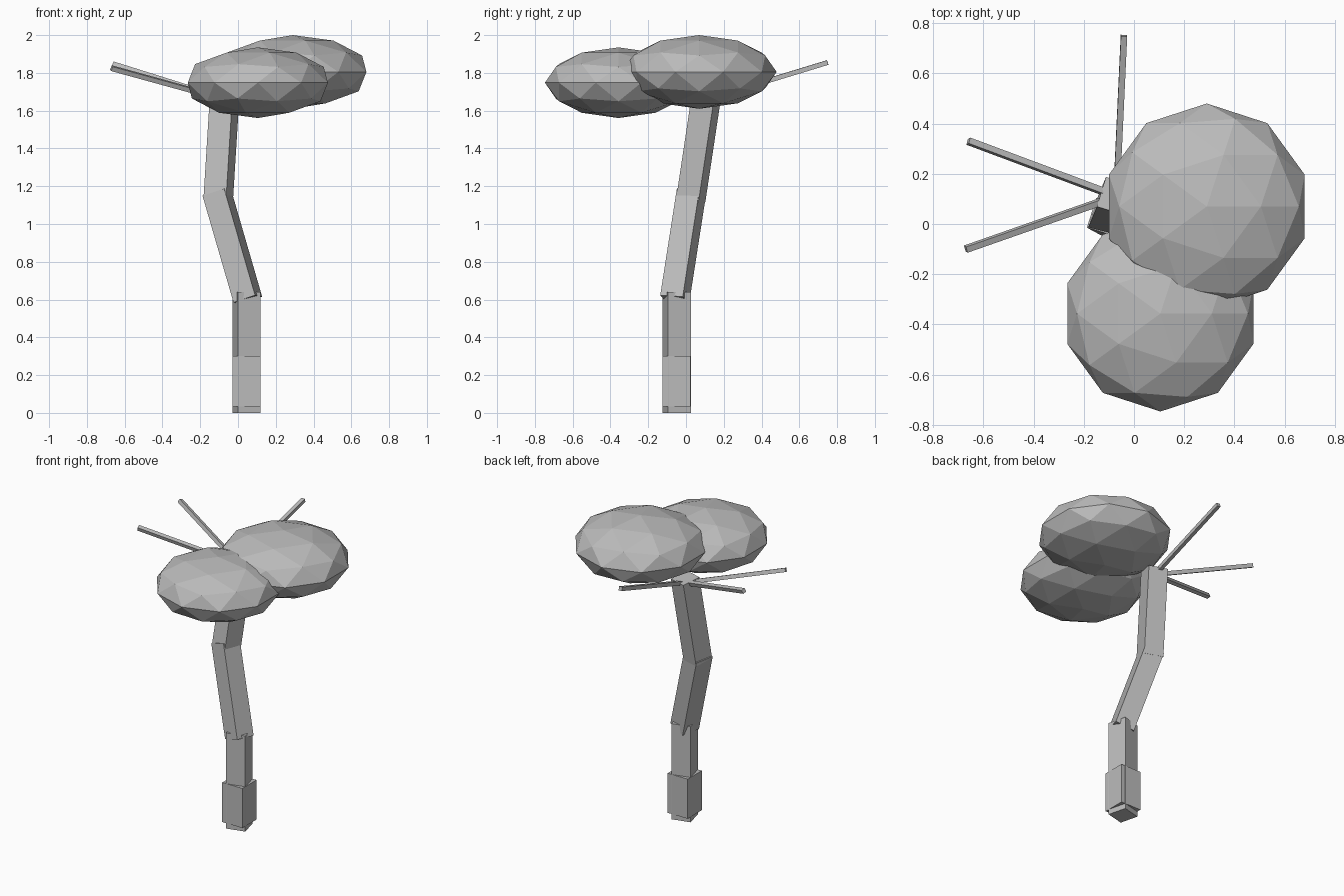
import bpy
import math
from mathutils import Vector, Quaternion

if "Cube" in bpy.data.objects:
    bpy.data.objects.remove(bpy.data.objects["Cube"])

grey = bpy.data.materials.new("plain grey")
grey.diffuse_color = (0.5, 0.5, 0.5, 1)
grey.use_nodes = True
grey.node_tree.nodes["Principled BSDF"].inputs["Base Color"].default_value = grey.diffuse_color


def finish(name):
    ob = bpy.context.object
    ob.name = name
    ob.data.materials.append(grey)
    return ob


def beam(name, start, end, side, twist=0):
    """Square beam between two points, twisted about its own axis."""
    a, b = Vector(start), Vector(end)
    axis = b - a
    bpy.ops.mesh.primitive_cube_add(size=1, location=(a + b) / 2)
    ob = finish(name)
    ob.scale = (side, side, axis.length)
    ob.rotation_mode = 'QUATERNION'
    turn = Quaternion((0, 0, 1), math.radians(twist))
    ob.rotation_quaternion = Vector((0, 0, 1)).rotation_difference(axis) @ turn
    return ob


def foliage(name, centre, radius, height):
    bpy.ops.mesh.primitive_ico_sphere_add(subdivisions=2, radius=1, location=centre)
    finish(name).scale = (radius, radius, height)


# Trunk: squared foot, then three crooked segments
beam("trunk_foot", (0.045, -0.05, 0.035), (0.045, -0.05, 0.30), 0.149)
beam("trunk_lower", (0.045, -0.05, 0), (0.045, -0.05, 0.64), 0.124, 14)
beam("trunk_middle", (0.052, -0.06, 0.60), (-0.112, 0.028, 1.165), 0.125, -17)
beam("trunk_upper", (-0.105, 0.025, 1.125), (-0.07, 0.11, 1.69), 0.125, -17)

# Bare branches fanning out from the trunk top
root = (-0.07, 0.11, 1.66)
tips = [(-0.67, -0.10, 1.825), (-0.66, 0.33, 1.845), (-0.04, 0.75, 1.855)]
for i, tip in enumerate(tips):
    beam(f"branch_{i + 1}", root, tip, 0.025)

# Flattened leaf clumps
foliage("front_foliage", (0.105, -0.357, 1.748), 0.39, 0.187)
foliage("back_foliage", (0.29, 0.07, 1.805), 0.41, 0.195)
